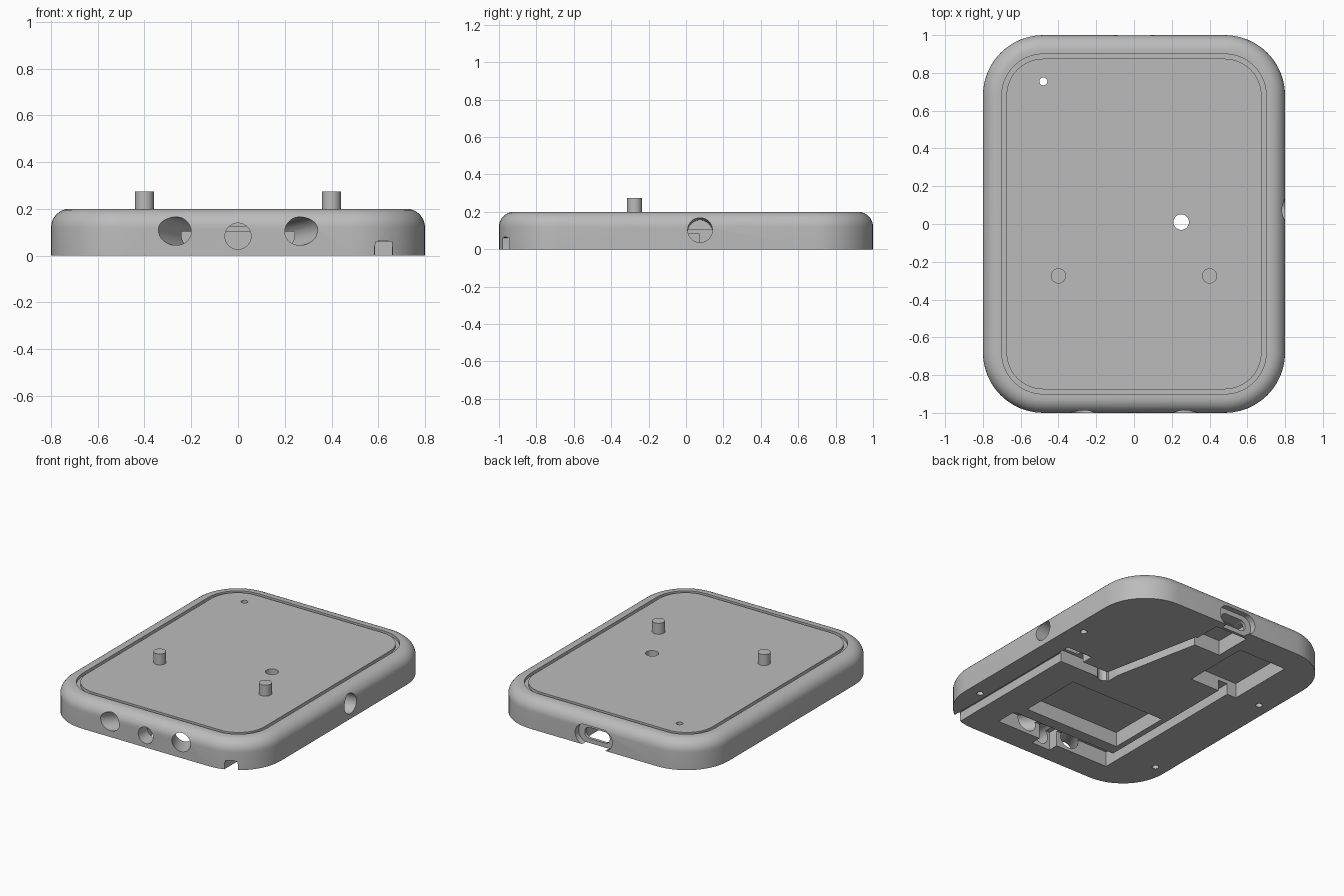
import bpy, bmesh, math
from mathutils import Vector, Matrix

cube = bpy.data.objects.get("Cube")
if cube:
    bpy.data.objects.remove(cube, do_unlink=True)

grey = bpy.data.materials.new("plain grey")
grey.use_nodes = True
COLOR = (0.5, 0.5, 0.5, 1)
grey.diffuse_color = COLOR
grey.node_tree.nodes["Principled BSDF"].inputs["Base Color"].default_value = COLOR


def rounded(w, h, r, n=12):
    """Outline of a rounded rectangle centred on the origin."""
    pts = []
    for k, (sx, sy) in enumerate([(1, 1), (-1, 1), (-1, -1), (1, -1)]):
        for i in range(n + 1):
            a = math.pi / 2 * (k + i / n)
            pts.append((sx * (w / 2 - r) + r * math.cos(a),
                        sy * (h / 2 - r) + r * math.sin(a)))
    return pts


def circle(r, n=40):
    return [(r * math.cos(2 * math.pi * i / n), r * math.sin(2 * math.pi * i / n))
            for i in range(n)]


def loft(name, rings, matrix=Matrix()):
    """Closed solid through a list of (outline, height)."""
    bm = bmesh.new()
    loops = [[bm.verts.new((x, y, z)) for x, y in pts] for pts, z in rings]
    for a, b in zip(loops, loops[1:]):
        for i in range(len(a)):
            j = (i + 1) % len(a)
            bm.faces.new((a[i], a[j], b[j], b[i]))
    bm.faces.new(loops[0][::-1])
    bm.faces.new(loops[-1])
    bm.transform(matrix)
    bmesh.ops.recalc_face_normals(bm, faces=bm.faces)
    me = bpy.data.meshes.new(name)
    bm.to_mesh(me)
    bm.free()
    me.materials.append(grey)
    ob = bpy.data.objects.new(name, me)
    bpy.context.collection.objects.link(ob)
    return ob


def activate(ob):
    bpy.ops.object.select_all(action='DESELECT')
    ob.select_set(True)
    bpy.context.view_layer.objects.active = ob


def cut(target, cutter):
    cutter.hide_render = True
    activate(target)
    mod = target.modifiers.new("cut", 'BOOLEAN')
    mod.operation = 'DIFFERENCE'
    mod.solver = 'EXACT'
    mod.object = cutter
    bpy.ops.object.modifier_apply(modifier=mod.name)
    bpy.data.objects.remove(cutter, do_unlink=True)


def prism(pts, z0, z1, matrix=Matrix()):
    return loft("cutter", [(pts, z0), (pts, z1)], matrix)


def along(a, b):
    """Matrix carrying the z axis onto the line from a to b."""
    a, b = Vector(a), Vector(b)
    return Matrix.Translation(a) @ (b - a).to_track_quat('Z', 'Y').to_matrix().to_4x4()


def bore(a, b, r):
    cut(body, prism(circle(r), 0, (Vector(b) - Vector(a)).length, along(a, b)))


def pocket(x0, x1, y0, y1, depth):
    pts = [(x0, y0), (x1, y0), (x1, y1), (x0, y1)]
    cut(body, prism(pts, -0.05, depth))


def channel(a, b, width, depth):
    a, b = Vector(a), Vector(b)
    s = (b - a).normalized().orthogonal() * width / 2
    cut(body, prism([a + s, a - s, b - s, b + s], -0.05, depth))


# Rounded case with a filleted top edge
W, D, H, R, F = 1.6, 2.0, 0.2, 0.32, 0.08
rings = [(rounded(W, D, R), 0)]
for i in range(9):
    a = math.pi / 2 * i / 8
    inset = F * (1 - math.cos(a))
    rings.append((rounded(W - 2 * inset, D - 2 * inset, R - inset),
                  H - F + F * math.sin(a)))
body = loft("case_body", rings)

# Groove around the top panel
groove = prism(rounded(1.4, 1.8, 0.22), 0.18, 0.25)
cut(groove, prism(rounded(1.35, 1.75, 0.195), 0.1, 0.3))
cut(body, groove)

# Recesses in the underside
pocket(-0.36, 0.36, -0.6, -0.16, 0.1)       # battery bay
pocket(-0.54, -0.18, 0.34, 0.81, 0.101)     # board bay
pocket(-0.12, 0.12, 0.68, 0.94, 0.102)      # port bay
pocket(-0.47, 0.4, -0.83, -0.68, 0.103)     # front bay
pocket(-0.07, 0.07, -0.9, -0.72, 0.125)     # front centre bay
pocket(0.47, 0.66, 0.012, 0.15, 0.104)      # side bay

# Wire channels
channel((-0.435, -0.75), (-0.435, 0.4), 0.07, 0.075)
channel((0.255, -0.01), (0.1, 0.75), 0.07, 0.088)
channel((0.2, 0.03), (0.655, 0.03), 0.08, 0.083)
channel((0.622, -0.98), (0.622, 0.06), 0.074, 0.06)
cut(body, prism(rounded(0.076, 0.13, 0.03, 6), 0, 0.2,
                along((0.622, -1.05, 0), (0.622, -0.85, 0))))

# Openings in the front and side walls
for s in (-1, 1):
    bore((s * 0.305, -1.06, 0.113), (s * 0.13, -0.757, 0.075), 0.061)
bore((0, -1.05, 0.083), (0, -0.8, 0.083), 0.056)
bore((0.85, 0.075, 0.105), (0.52, 0.075, 0.09), 0.066)

# Port opening at the back with a shallow outer recess
for w, h, y in ((0.28, 0.14, 0.96), (0.19, 0.075, 0.88)):
    cut(body, prism(rounded(w, h, h / 2 - 0.002), 0, 0.2,
                    Matrix.Translation((0, y + 0.2, 0.068))
                    @ Matrix.Rotation(math.pi / 2, 4, 'X')))

# Holes through the top panel and blind screw holes below
bore((0.25, 0.01, -0.1), (0.25, 0.01, 0.3), 0.041)
bore((-0.48, 0.755, -0.1), (-0.48, 0.755, 0.3), 0.021)
for x in (-0.71, 0.71):
    for y in (-0.64, 0.36):
        bore((x, y, -0.05), (x, y, 0.1), 0.021)

activate(body)
bpy.ops.object.shade_smooth_by_angle(angle=math.radians(30))

# Locating pegs on the top panel
for side, x in (("right", -0.4), ("left", 0.4)):
    peg = loft(side + "_peg", [(circle(0.04), 0.19), (circle(0.04), 0.275)],
               Matrix.Translation((x, -0.275, 0)))
    activate(peg)
    bpy.ops.object.shade_smooth_by_angle(angle=math.radians(30))
